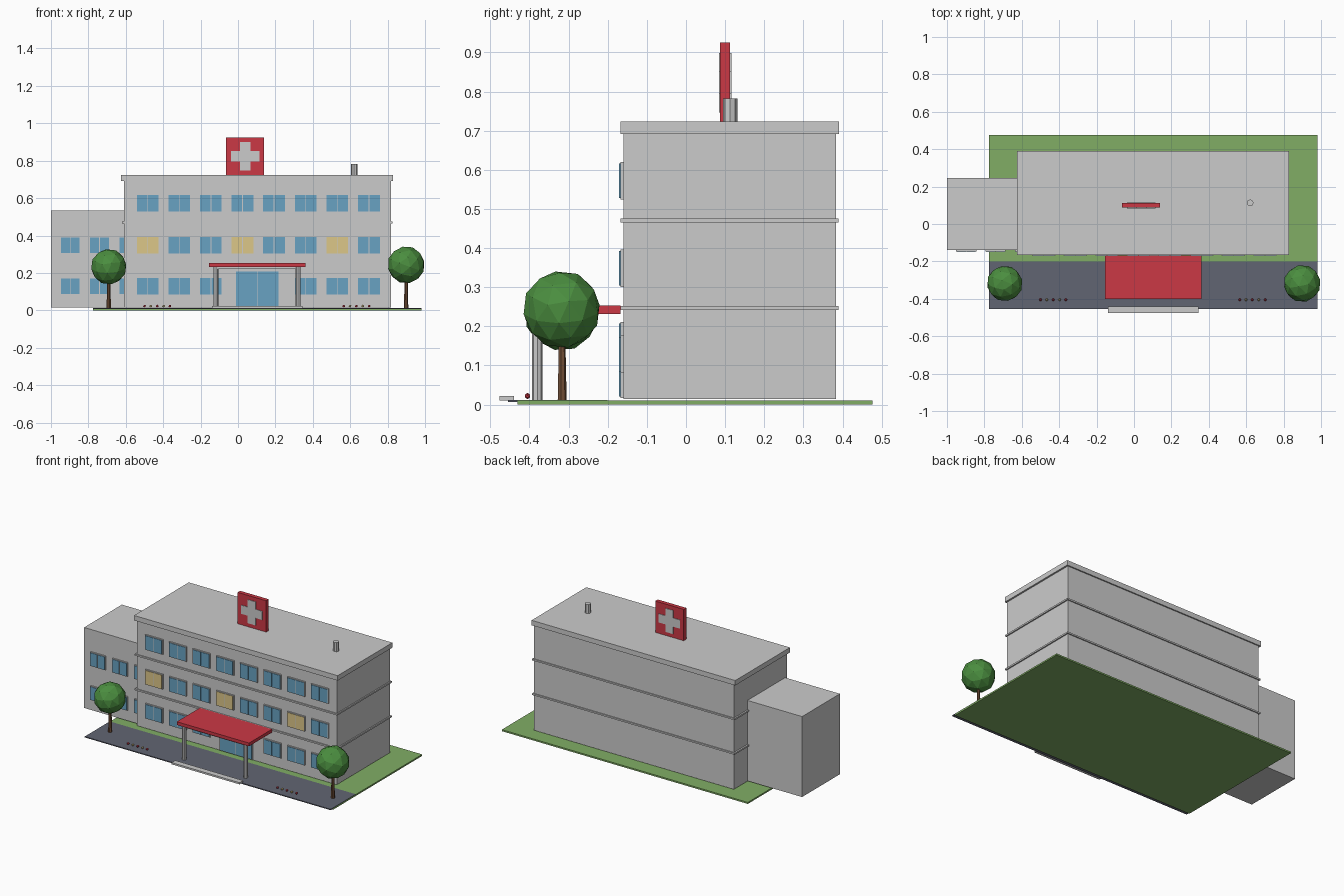
import bpy
from mathutils import Vector

if "Cube" in bpy.data.objects:
    bpy.data.objects.remove(bpy.data.objects["Cube"])


def material(name, rgb):
    m = bpy.data.materials.new(name)
    m.diffuse_color = (*rgb, 1)
    m.use_nodes = True
    m.node_tree.nodes["Principled BSDF"].inputs["Base Color"].default_value = m.diffuse_color
    return m


RED = material("red", (0.60, 0.04, 0.06))
GREEN = material("grass_green", (0.22, 0.42, 0.13))
LEAF = material("leaf_green", (0.07, 0.27, 0.05))
BARK = material("bark", (0.17, 0.08, 0.04))
PAVE = material("pavement_grey", (0.12, 0.13, 0.17))
BLUE = material("glass_blue", (0.14, 0.36, 0.54))
LIT = material("lit_glass", (0.72, 0.57, 0.25))


def finish(name, mat):
    o = bpy.context.object
    o.name = name
    if mat:
        o.data.materials.append(mat)
    return o


def box(name, x, y, z, mat=None):
    """Box from (min, max) ranges."""
    bpy.ops.mesh.primitive_cube_add(size=1)
    o = finish(name, mat)
    lo, hi = Vector((x[0], y[0], z[0])), Vector((x[1], y[1], z[1]))
    for v in o.data.vertices:
        v.co = [lo[i] + (v.co[i] + 0.5) * (hi[i] - lo[i]) for i in range(3)]
    return o


def post(name, x, y, z0, z1, r0, r1, sides, mat=None):
    bpy.ops.mesh.primitive_cone_add(vertices=sides, radius1=r0, radius2=r1,
                                    depth=z1 - z0, location=(x, y, (z0 + z1) / 2))
    o = finish(name, mat)
    bpy.ops.object.shade_smooth_by_angle()
    return o


def window(name, x, z, wall, w, h, glass):
    """Frame plate with two raised panes either side of a mullion."""
    box(name + "_frame", (x - w / 2, x + w / 2), (wall - 0.008, wall + 0.004),
        (z - h / 2, z + h / 2))
    for s in (-1, 1):
        a, b = sorted((x + s * 0.002, x + s * (w / 2 - 0.004)))
        box(name + "_glass", (a, b), (wall - 0.011, wall),
            (z - h / 2 + 0.004, z + h / 2 - 0.004), glass)


# Grounds
box("lawn", (-0.775, 0.98), (-0.43, 0.477), (0, 0.01), GREEN)
box("pavement", (-0.775, 0.98), (-0.455, -0.2), (0.006, 0.012), PAVE)
box("entrance_step", (-0.14, 0.345), (-0.477, -0.44), (0.011, 0.022))

# Building masses
FRONT = -0.16
box("main_block", (-0.61, 0.817), (FRONT, 0.383), (0.014, 0.695))
box("side_wing", (-1.0, -0.60), (-0.14, 0.245), (0.016, 0.535))
box("roof_slab", (-0.625, 0.828), (-0.167, 0.391), (0.691, 0.723))
for z in (0.247, 0.47):
    box("floor_band", (-0.62, 0.825), (-0.167, 0.39), (z - 0.005, z + 0.005))

# Main block windows, leaving room for the door
for row, z in enumerate((0.129, 0.348, 0.572)):
    for col in range(8):
        if row == 0 and col in (3, 4):
            continue
        lit = row == 1 and col in (0, 3, 6)
        window("window", -0.483 + col * 0.169, z, FRONT, 0.124, 0.096, LIT if lit else BLUE)

# Wing windows
for z in (0.129, 0.348):
    for x in (-0.897, -0.74, -0.583):
        window("wing_window", x, z, -0.14, 0.108, 0.09, BLUE)

# Entrance door, canopy and posts
window("entrance_door", 0.103, 0.114, FRONT, 0.234, 0.194, BLUE)
box("canopy", (-0.155, 0.36), (-0.402, -0.168), (0.232, 0.253), RED)
box("canopy_beam", (-0.125, 0.33), (-0.388, -0.372), (0.222, 0.233))
for x in (-0.118, 0.321):
    post("canopy_post", x, -0.38, 0.011, 0.233, 0.013, 0.013, 8)

# Rooftop sign with a cross on both faces
box("sign_board", (-0.063, 0.14), (0.087, 0.113), (0.721, 0.925), RED)
for name, a, b in (("cross_bar", 0.076, 0.028), ("cross_upright", 0.028, 0.076)):
    box(name, (0.038 - a, 0.038 + a), (0.084, 0.116), (0.823 - b, 0.823 + b))
post("roof_vent", 0.621, 0.113, 0.72, 0.782, 0.018, 0.018, 8)

# Trees
for x, z, r in ((-0.691, 0.233, 0.096), (0.899, 0.243, 0.100)):
    post("tree_trunk", x, -0.317, 0.01, 0.2, 0.012, 0.008, 7, BARK)
    bpy.ops.mesh.primitive_ico_sphere_add(subdivisions=2, radius=r, location=(x, -0.318, z))
    o = finish("tree_crown", LEAF)
    o.rotation_euler = (0.3, 0.2, x)

# Flowers along the pavement
for start in (-0.5, 0.565):
    for i in range(5):
        bpy.ops.mesh.primitive_ico_sphere_add(subdivisions=1, radius=0.008,
                                              location=(start + i * 0.034, -0.405, 0.022))
        finish("flower", LIT if i % 2 else RED)
